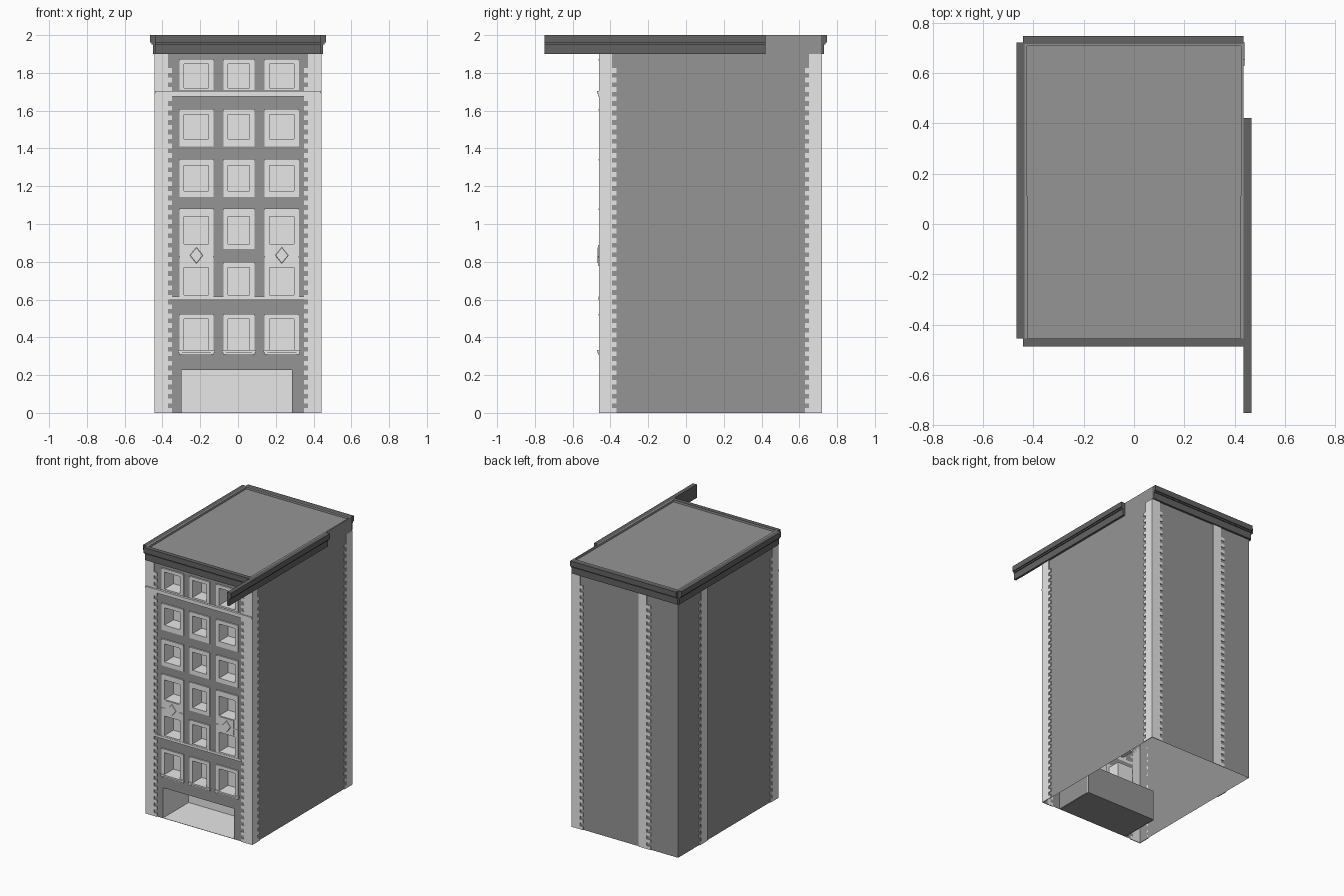
import bpy
import bmesh
from mathutils import Matrix, Vector

start_cube = bpy.data.objects.get("Cube")
if start_cube:
    bpy.data.objects.remove(start_cube, do_unlink=True)


def material(name, value):
    mat = bpy.data.materials.new(name)
    mat.use_nodes = True
    colour = (value, value, value, 1)
    mat.diffuse_color = colour
    mat.node_tree.nodes["Principled BSDF"].inputs["Base Color"].default_value = colour
    return mat


stone = material("light stone", 0.8)
brick = material("mid grey wall", 0.3)
metal = material("dark cornice", 0.125)

# Outer faces of the walls
LEFT, RIGHT, FRONT, BACK, TOP = -0.435, 0.435, -0.455, 0.715, 2.0
RELIEF = 0.006


def finish(name, bm, mat):
    mesh = bpy.data.meshes.new(name)
    bm.to_mesh(mesh)
    bm.free()
    mesh.materials.append(mat)
    obj = bpy.data.objects.new(name, mesh)
    bpy.context.collection.objects.link(obj)
    return obj


def add_box(bm, x0, x1, y0, y1, z0, z1):
    lo, hi = Vector((x0, y0, z0)), Vector((x1, y1, z1))
    place = Matrix.Translation((lo + hi) / 2) @ Matrix.Diagonal((*(hi - lo), 1))
    return bmesh.ops.create_cube(bm, size=1, matrix=place)["verts"]


def boxes(name, items, mat):
    bm = bmesh.new()
    for item in items:
        add_box(bm, *item)
    return finish(name, bm, mat)


def recess(name, x0, x1, z0, z1, depth, mat):
    """Five-sided box, open to the front and facing inward."""
    bm = bmesh.new()
    add_box(bm, x0, x1, FRONT, FRONT + depth, z0, z1)
    front = [f for f in bm.faces if f.normal.y < -0.5]
    bmesh.ops.delete(bm, geom=front, context="FACES_ONLY")
    bmesh.ops.reverse_faces(bm, faces=bm.faces[:])
    return finish(name, bm, mat)


# Window layout: column (centre, half width) and row (bottom, top)
columns = {"left": (-0.22, 0.065), "middle": (0.005, 0.057), "right": (0.232, 0.065)}
rows = {
    "first": (0.333, 0.497),
    "second": (0.625, 0.77),
    "third": (0.895, 1.04),
    "fourth": (1.175, 1.31),
    "fifth": (1.45, 1.58),
    "top": (1.72, 1.847),
}
margins = {"first": (0.02, 0.027), "second": (0.012, 0.03), "third": (0.027, 0.042),
           "fourth": (0.032, 0.034), "fifth": (0.04, 0.03), "top": (0.01, 0.026)}
windows = {f"{r}_{c}": (x - w, x + w, z0, z1)
           for r, (z0, z1) in rows.items() for c, (x, w) in columns.items()}
garage = (-0.3, 0.285, 0, 0.228)
openings = list(windows.values()) + [garage]

# Front wall: a grid with the openings left out
bm = bmesh.new()
xs = sorted({LEFT, RIGHT, *(v for o in openings for v in o[:2])})
zs = sorted({0, TOP, *(v for o in openings for v in o[2:])})
for xa, xb in zip(xs, xs[1:]):
    for za, zb in zip(zs, zs[1:]):
        mx, mz = (xa + xb) / 2, (za + zb) / 2
        if not any(a < mx < b and c < mz < d for a, b, c, d in openings):
            bm.faces.new([bm.verts.new((x, FRONT, z)) for x, z in
                          ((xa, za), (xb, za), (xb, zb), (xa, zb))])
bmesh.ops.remove_doubles(bm, verts=bm.verts[:], dist=0.0001)
finish("front_wall", bm, brick)

# Side and back walls with a sunken roof; the base is open
bm = bmesh.new()
add_box(bm, LEFT, RIGHT, FRONT, BACK, 0, TOP)
unused = [f for f in bm.faces if f.normal.y < -0.5 or f.normal.z < -0.5]
bmesh.ops.delete(bm, geom=unused, context="FACES_ONLY")
roof = [f for f in bm.faces if f.normal.z > 0.5]
bmesh.ops.inset_region(bm, faces=roof, thickness=0.013)
well = bmesh.ops.extrude_face_region(bm, geom=roof)["geom"]
bmesh.ops.delete(bm, geom=roof, context="FACES_ONLY")
bmesh.ops.translate(bm, vec=(0, 0, -0.015),
                    verts=[v for v in well if isinstance(v, bmesh.types.BMVert)])
finish("walls_and_roof", bm, brick)

# Garage recess: light inside, wall colour outside
depth = 0.3
gx0, gx1, gz0, gz1 = garage
recess("garage_recess", gx0, gx1, gz0 + 0.003, gz1, depth, stone)
skin = 0.003
boxes("garage_shell", [
    (gx0, gx1, FRONT + depth + skin, FRONT + depth + 2 * skin, 0, gz1),
    (gx0, gx1, FRONT, FRONT + depth + skin, 0, 0.002),
    (gx0 - 2 * skin, gx0 - skin, FRONT, FRONT + depth, 0, gz1),
    (gx1 + skin, gx1 + 2 * skin, FRONT, FRONT + depth, 0, gz1),
], brick)

# Window recesses and raised surrounds
for name, (x0, x1, z0, z1) in windows.items():
    recess("window_" + name, x0, x1, z0, z1, 0.1, stone)
    row, column = name.split("_")
    below, above = margins[row]
    side = 0.026
    if row == "second" and column != "middle":
        above = 0.06
    if row == "third" and column != "middle":
        below = 0.066
    y0 = FRONT - RELIEF
    boxes("surround_" + name, [
        (x0 - side, x0, y0, FRONT, z0 - below, z1 + above),
        (x1, x1 + side, y0, FRONT, z0 - below, z1 + above),
        (x0, x1, y0, FRONT, z1, z1 + above),
        (x0, x1, y0, FRONT, z0 - below, z0),
        (x0 - side, x1 + side, y0 - 0.003, FRONT, z1 + above - 0.008, z1 + above),
    ], stone)

# Sills under the first row
sill_z = rows["first"][0]
sills = []
for x, w in columns.values():
    reach = w + 0.032
    sills.append((x - reach, x + reach, FRONT - 0.015, FRONT, sill_z - 0.012, sill_z))
    for side in (-1, 1):
        foot = x + side * (reach - 0.012)
        sills.append((foot - 0.008, foot + 0.008, FRONT - 0.01, FRONT,
                      sill_z - 0.023, sill_z - 0.012))
boxes("window_sills", sills, stone)

# Panels with a raised diamond between the tall windows
for column in ("left", "right"):
    x = columns[column][0]
    boxes(f"{column}_panel", [(x - 0.056, x + 0.056, FRONT - 0.01, FRONT, 0.778, 0.89)], stone)
    bm = bmesh.new()
    place = (Matrix.Translation((x, FRONT - 0.011, 0.834))
             @ Matrix.Rotation(1.5708, 4, "X") @ Matrix.Diagonal((0.8, 1, 1, 1)))
    bmesh.ops.create_cone(bm, cap_ends=True, segments=4, radius1=0.045, radius2=0.04,
                          depth=0.004, matrix=place)
    finish(f"{column}_diamond", bm, stone)

# String courses
boxes("lower_band", [(-0.36, 0.35, FRONT - 0.008, FRONT, 0.597, 0.615)], stone)
boxes("upper_band", [
    (-0.44, 0.44, FRONT - 0.016, FRONT, 1.692, 1.705),
    (-0.44, 0.44, FRONT - 0.01, FRONT, 1.675, 1.692),
], stone)


# Toothed corner stones: a strip plus alternating blocks on its inner edge
def quoin(name, wall, edge, inward, width=0.07, tooth=0.022):
    step, height = 0.05, 1.9
    spans = [(edge, edge + inward * width, 0, height)]
    for i in range(int(height / step)):
        root = edge + inward * width
        spans.append((root, root + inward * tooth, i * step, i * step + step / 2))
    items = []
    for a, b, z0, z1 in spans:
        a, b = sorted((a, b))
        items.append({
            "front": (a, b, FRONT - RELIEF, FRONT, z0, z1),
            "back": (a, b, BACK, BACK + RELIEF, z0, z1),
            "left": (LEFT - RELIEF, LEFT, a, b, z0, z1),
            "right": (RIGHT, RIGHT + RELIEF, a, b, z0, z1),
        }[wall])
    boxes(name, items, stone)


quoin("front_quoin_a", "front", LEFT - RELIEF, 1)
quoin("front_quoin_b", "front", RIGHT + RELIEF, -1)
quoin("right_quoin_front", "right", FRONT - RELIEF, 1)
quoin("right_quoin_back", "right", BACK + RELIEF, -1)
quoin("back_quoin_corner", "back", RIGHT + RELIEF, -1)
quoin("back_quoin_inner", "back", -0.11, -1, tooth=0.03)
quoin("left_quoin_front", "left", FRONT - RELIEF, 1)
quoin("left_quoin_inner", "left", 0.375, 1)


# Stepped cornices: (projection, bottom, top) for each step
steps = ((0.016, 1.9, 1.95), (0.024, 1.95, 1.96), (0.032, 1.96, TOP))
boxes("front_cornice", [(-0.44, RIGHT, FRONT - p, FRONT, a, b) for p, a, b in steps], metal)
boxes("back_cornice", [(-0.44, RIGHT, BACK, BACK + p, a, b) for p, a, b in steps], metal)
boxes("left_cornice", [(LEFT - p, LEFT, FRONT, 0.72, a, b) for p, a, b in steps], metal)
boxes("right_cornice", [(RIGHT, RIGHT + p, -0.75, 0.42, a, b) for p, a, b in steps], metal)
